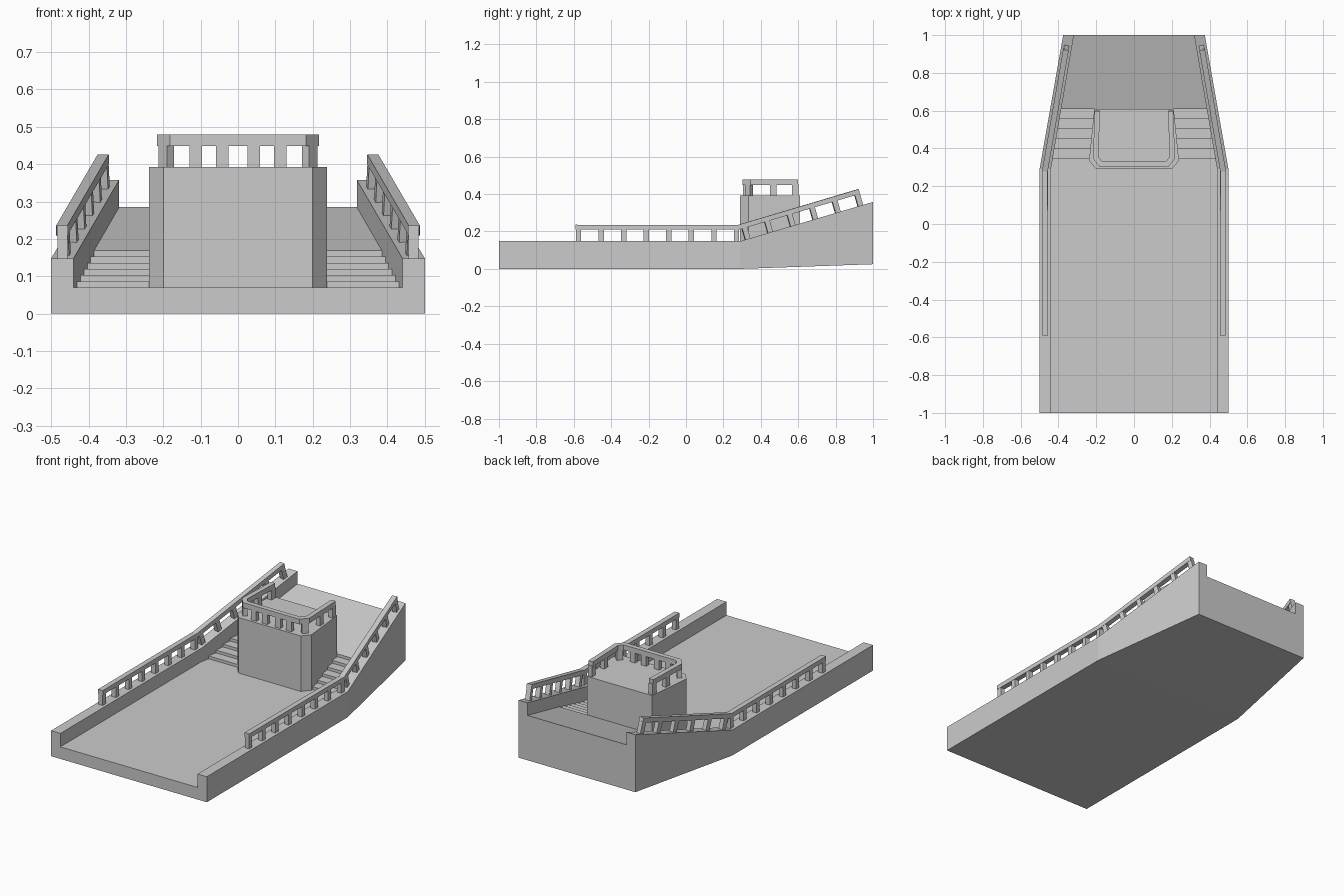
import bpy, bmesh
from mathutils import Vector

if "Cube" in bpy.data.objects:
    bpy.data.objects.remove(bpy.data.objects["Cube"])

KNEE = 0.29  # where the bow starts to taper and rise


def finish(name, bm):
    bmesh.ops.remove_doubles(bm, verts=bm.verts, dist=1e-5)
    slivers = [f for f in bm.faces if f.calc_area() < 1e-8]
    bmesh.ops.delete(bm, geom=slivers, context='FACES')
    bmesh.ops.recalc_face_normals(bm, faces=bm.faces)
    mesh = bpy.data.meshes.new(name)
    bm.to_mesh(mesh)
    bm.free()
    obj = bpy.data.objects.new(name, mesh)
    bpy.context.collection.objects.link(obj)
    return obj


def loft(bm, sections):
    """Skin a list of equal-length point rings and cap both ends."""
    rings = [[bm.verts.new(p) for p in s] for s in sections]
    n = len(rings[0])
    for a, b in zip(rings, rings[1:]):
        for i in range(n):
            j = (i + 1) % n
            bm.faces.new((a[i], a[j], b[j], b[i]))
    bm.faces.new(rings[0])
    bm.faces.new(rings[-1])


def bow(y, a, b):
    """Value a up to the knee, then linear to b at the bow."""
    return a + (b - a) * max(0, (y - KNEE) / (1 - KNEE))


def rect(c, u, v, w, h):
    return [c + u * sx * w / 2 + v * sy * h / 2
            for sx, sy in ((-1, -1), (1, -1), (1, 1), (-1, 1))]


def frame(t):
    t = t.normalized()
    side = t.cross(Vector((0, 0, 1))).normalized()
    return t, side, side.cross(t)


def railing(name, path, posts, height, width, bar, post):
    """posts holds, per path segment, the fractions where posts stand."""
    path = [Vector(p) for p in path]
    segs = [frame(b - a) for a, b in zip(path, path[1:])]
    bm = bmesh.new()
    sections = []
    for i, p in enumerate(path):
        f, g = segs[max(i - 1, 0)], segs[min(i, len(segs) - 1)]
        side, up = (f[1] + g[1]).normalized(), (f[2] + g[2]).normalized()
        w = width / side.dot(g[1])
        sections.append(rect(p + up * (height - bar / 2), side, up, w, bar))
    loft(bm, sections)
    for i, (t, side, up) in enumerate(segs):
        for k in posts[i]:
            p = path[i].lerp(path[i + 1], k)
            loft(bm, [rect(p + up * z, side, t, width * 0.9, post)
                      for z in (-0.004, height - bar * 0.8)])
    return finish(name, bm)


# Hull with bulwarks, deck, stairs and sloping foredeck
STEPS, RISE = 6, 0.0165
stations = [(-1, 0.07), (KNEE, 0.07)]
for i in range(STEPS):
    y = 0.345 + 0.053 * i
    stations += [(y, 0.07 + RISE * i), (y, 0.07 + RISE * (i + 1))]
stations.append((1, 0.285))

sections = []
for y, deck in stations:
    out, inn = bow(y, 0.5, 0.375), bow(y, 0.44, 0.318)
    top, keel = bow(y, 0.148, 0.358), bow(y, 0, 0.025)
    half = [(out, keel), (out, top), (inn, top), (inn, deck)]
    ring = half + [(-x, z) for x, z in reversed(half)]
    sections.append([(x, y, z) for x, z in ring])
bm = bmesh.new()
loft(bm, sections)
finish("hull", bm)

# Cabin block with chamfered front corners
half = [(0.2, 0.29), (0.238, 0.335), (0.21, 0.61)]
outline = half + [(-x, y) for x, y in reversed(half)]
bm = bmesh.new()
loft(bm, [[(x, y, z) for x, y in outline] for z in (0.07, 0.392)])
finish("cabin", bm)

# Railing around the cabin roof, open at the back
half = [(0.194, 0.598), (0.203, 0.35), (0.175, 0.317)]
path = [(x, y, 0.392) for x, y in half + [(-x, y) for x, y in reversed(half)]]
front = [0.5 + x / 0.35 for x in (-0.113, -0.042, 0.042, 0.113)]
railing("cabin_railing", path,
        [[0.055, 0.53], [0.4], front, [0.6], [0.47, 0.945]],
        0.087, 0.028, 0.03, 0.034)

# Railings along both bulwarks
for sign, label in ((-1, "left"), (1, "right")):
    path = [(sign * bow(y, 0.47, 0.347), y, bow(y, 0.148, 0.358))
            for y in (-0.59, KNEE, 0.945)]
    straight = [0.018 + i * 0.137 for i in range(8)]
    sloped = [0.06 + i * 0.184 for i in range(6)]
    railing(label + "_railing", path, [straight, sloped],
            0.088, 0.03, 0.026, 0.028)
